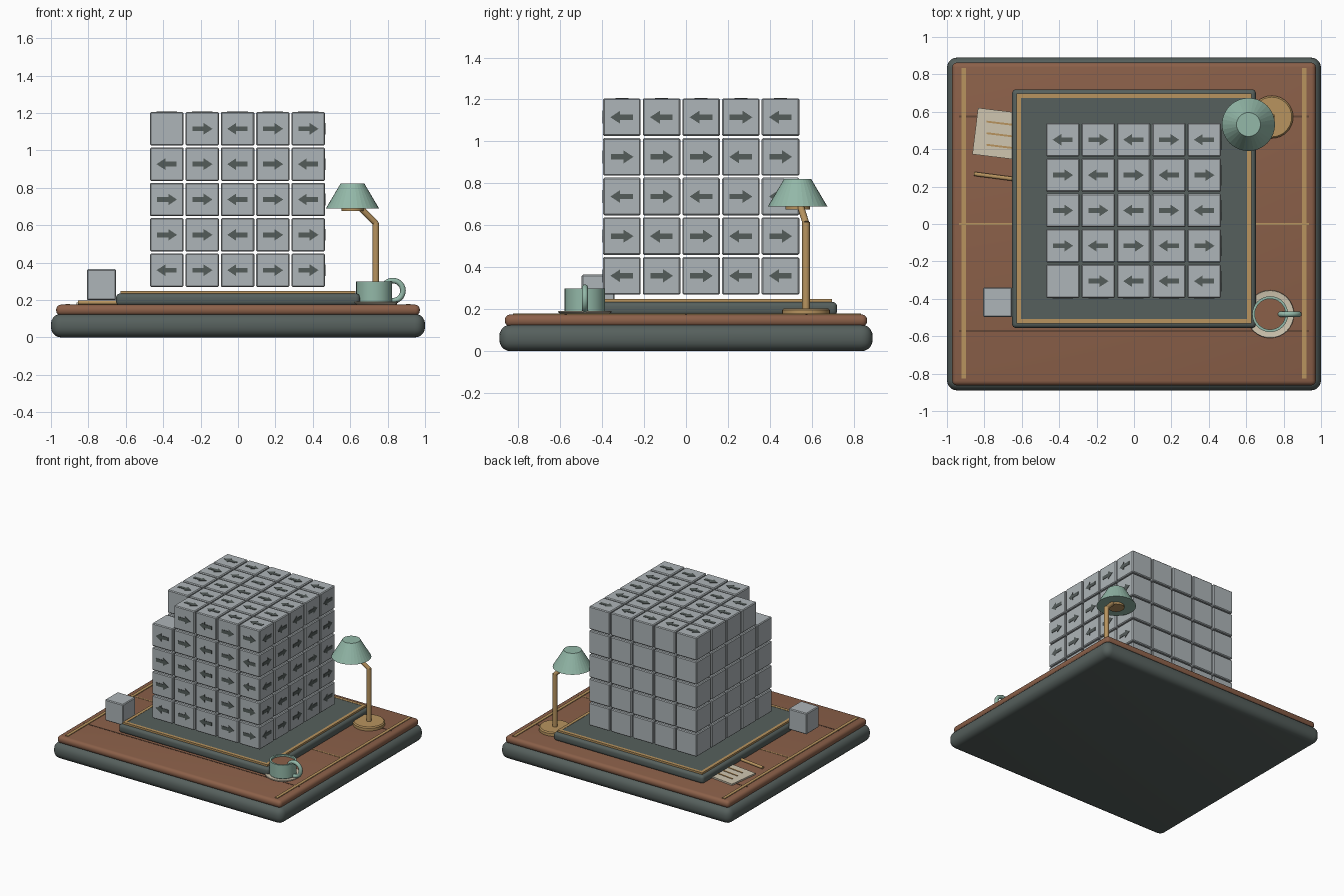
import bpy, bmesh, math
from mathutils import Vector, Matrix

if "Cube" in bpy.data.objects:
    bpy.data.objects.remove(bpy.data.objects["Cube"])


def material(name, hexcode):
    def lin(c):
        return c / 12.92 if c <= 0.04045 else ((c + 0.055) / 1.055) ** 2.4
    m = bpy.data.materials.new(name)
    rgb = [lin(int(hexcode[i:i + 2], 16) / 255) for i in (0, 2, 4)]
    m.diffuse_color = (*rgb, 1)
    m.use_nodes = True
    m.node_tree.nodes["Principled BSDF"].inputs["Base Color"].default_value = m.diffuse_color
    return m


SLATE = material("slate", "56605D")
WOOD = material("wood", "8B6049")
BRASS = material("brass", "B8945F")
GREY = material("block grey", "AEB5B8")
MINT = material("mint", "93B8A8")
CREAM = material("cream", "D0C6B0")
SEAM = material("dark brown", "624636")
ARROW = material("arrow grey", "545C5A")


def finish(name, bm, mat, smooth=False):
    me = bpy.data.meshes.new(name)
    bm.to_mesh(me)
    bm.free()
    me.materials.append(mat)
    ob = bpy.data.objects.new(name, me)
    bpy.context.collection.objects.link(ob)
    if smooth:
        bpy.ops.object.select_all(action='DESELECT')
        ob.select_set(True)
        bpy.context.view_layer.objects.active = ob
        bpy.ops.object.shade_smooth_by_angle(angle=math.radians(40))
    return ob


def add_box(bm, lo, hi):
    lo, hi = Vector(lo), Vector(hi)
    mat = Matrix.Translation((lo + hi) / 2) @ Matrix.Diagonal((*(hi - lo), 1))
    bmesh.ops.create_cube(bm, size=1, matrix=mat)


def box(name, lo, hi, mat, bevel=0, segs=1, turn=0):
    bm = bmesh.new()
    add_box(bm, lo, hi)
    if bevel:
        bmesh.ops.bevel(bm, geom=bm.edges[:], offset=bevel, segments=segs,
                        profile=0.5, affect='EDGES')
    if turn:
        c = (Vector(lo) + Vector(hi)) / 2
        bmesh.ops.rotate(bm, verts=bm.verts, cent=c,
                         matrix=Matrix.Rotation(math.radians(turn), 3, 'Z'))
    return finish(name, bm, mat, segs > 1)


def lathe(name, x, y, profile, mat, n=32, smooth=True):
    """Spin (radius, z) points around a vertical axis."""
    bm = bmesh.new()
    vs = [bm.verts.new((x + r, y, z)) for r, z in profile]
    edges = [bm.edges.new(p) for p in zip(vs, vs[1:])]
    bmesh.ops.spin(bm, geom=vs + edges, cent=(x, y, 0), axis=(0, 0, 1),
                   angle=math.tau, steps=n)
    bmesh.ops.remove_doubles(bm, verts=bm.verts, dist=1e-5)
    bmesh.ops.recalc_face_normals(bm, faces=bm.faces)
    return finish(name, bm, mat, smooth)


def rod(name, a, b, r, mat):
    a, b = Vector(a), Vector(b)
    bm = bmesh.new()
    rot = (b - a).to_track_quat('Z', 'Y').to_matrix().to_4x4()
    bmesh.ops.create_cone(bm, cap_ends=True, segments=16, radius1=r, radius2=r,
                          depth=(b - a).length,
                          matrix=Matrix.Translation((a + b) / 2) @ rot)
    return finish(name, bm, mat, True)


# Desk slab, wooden top and inlays
box("desk_base", (-1, -0.89, 0), (1, 0.89, 0.127), SLATE, 0.055, 5)
box("desk_top", (-0.972, -0.863, 0.118), (0.972, 0.863, 0.175), WOOD, 0.025, 4)
for s, side in ((-1, "left"), (1, "right")):
    box(side + "_inlay", (s * 0.91 - 0.012, -0.825, 0.17),
        (s * 0.91 + 0.012, 0.835, 0.18), BRASS)
for y, mat in ((-0.573, SEAM), (0, BRASS), (0.575, SEAM)):
    box("plank_seam", (-0.935, y - 0.005, 0.17), (0.935, y + 0.005, 0.177), mat)

# Raised mat with brass frame
CY = 0.082
box("mat", (-0.652, CY - 0.638, 0.17), (0.652, CY + 0.638, 0.235), SLATE, 0.022, 4)
FX, FY, FW = 0.628, 0.615, 0.024
for s in (-1, 1):
    xs = sorted((s * FX, s * (FX - FW)))
    ys = sorted((CY + s * FY, CY + s * (FY - FW)))
    box("frame_side", (xs[0], CY - FY, 0.225), (xs[1], CY + FY, 0.249), BRASS)
    box("frame_end", (-FX, ys[0], 0.225), (FX, ys[1], 0.249), BRASS)
box("pad", (-FX + FW, CY - FY + FW, 0.225), (FX - FW, CY + FY - FW, 0.247), SLATE)

# Block of 5 x 5 x 5 cubes with one corner cube taken out
PITCH, SIZE = 0.189, 0.179
X0, Y0, Z0 = -0.47, -0.395, 0.27


def corner(i, j, k):
    return Vector((X0 + i * PITCH, Y0 + j * PITCH, Z0 + k * PITCH))


bm = bmesh.new()
for i in range(5):
    for j in range(5):
        for k in range(5):
            shell = any(c in (0, 4) for c in (i, j, k))
            if shell and (i, j, k) != (0, 0, 4):
                p = corner(i, j, k)
                add_box(bm, p, p + Vector((SIZE,) * 3))
bmesh.ops.bevel(bm, geom=bm.edges[:], offset=0.006, segments=1, affect='EDGES')
finish("stacked_cubes", bm, GREY)

# Arrow plates on the front, right and top; rows run from top to bottom
OUTLINE = ((-0.053, -0.013), (0.008, -0.013), (0.008, -0.031), (0.055, 0),
           (0.008, 0.031), (0.008, 0.013), (-0.053, 0.013))
X, Y, Z = Vector((1, 0, 0)), Vector((0, 1, 0)), Vector((0, 0, 1))


def arrows(name, rows, u, v, cell):
    n = u.cross(v)
    bm = bmesh.new()
    for r, row in enumerate(rows):
        for c, way in enumerate(row):
            if way == '.':
                continue
            mid = corner(*cell(c, 4 - r)) + Vector((SIZE / 2,) * 3) + n * (SIZE / 2)
            s = 1 if way == 'R' else -1
            low, high = ([bm.verts.new(mid + u * a * s + v * b * s + n * h)
                          for a, b in OUTLINE] for h in (-0.002, 0.003))
            bm.faces.new(high)
            for q in range(7):
                t = (q + 1) % 7
                bm.faces.new((low[q], low[t], high[t], high[q]))
    finish(name, bm, ARROW)


arrows("front_arrows", (".RLRR", "LRLRL", "RRLRL", "RRLRR", "LRLRR"),
       X, Z, lambda c, r: (c, 0, r))
arrows("right_arrows", ("LLLRL", "RRRLR", "LRLRL", "RLRLR", "LRRLL"),
       Y, Z, lambda c, r: (4, c, r))
arrows("top_arrows", ("LRLRL", "RLRLR", "RRLRL", "RLRLR", ".RLLL"),
       X, Y, lambda c, r: (c, r, 4))

# Loose cube on the desk
box("loose_cube", (-0.808, -0.497, 0.2), (-0.651, -0.34, 0.365), GREY, 0.006)

# Desk lamp
LX, LY = 0.737, 0.572
SX, SY = 0.612, 0.532
lathe("lamp_foot", LX, LY, ((0, 0.172), (0.114, 0.172), (0.114, 0.196),
                            (0.106, 0.204), (0, 0.204)), BRASS)
rod("lamp_pole", (LX, LY, 0.19), (LX, LY, 0.615), 0.018, BRASS)
rod("lamp_arm", (LX, LY, 0.61), (SX + 0.02, SY + 0.006, 0.715), 0.016, BRASS)
lathe("lamp_shade", SX, SY, ((0, 0.69), (0.142, 0.69), (0.064, 0.822), (0, 0.822)),
      MINT, 32, False)
lathe("lamp_bulb", SX, SY, ((0, 0.675), (0.058, 0.675), (0.058, 0.695), (0, 0.695)),
      BRASS)

# Cup, drink, handle and saucer
MX, MY = 0.728, -0.482
lathe("saucer", MX, MY, ((0, 0.174), (0.11, 0.174), (0.128, 0.186), (0.126, 0.192),
                         (0.1, 0.188), (0, 0.188)), CREAM)
lathe("cup", MX, MY, ((0, 0.186), (0.09, 0.186), (0.096, 0.192), (0.096, 0.298),
                      (0.082, 0.298), (0.082, 0.27), (0, 0.27)), MINT)
lathe("drink", MX, MY, ((0, 0.284), (0.083, 0.284)), WOOD)
bpy.ops.mesh.primitive_torus_add(major_radius=0.054, minor_radius=0.015,
                                 major_segments=28, minor_segments=10,
                                 location=(0.828, MY, 0.25),
                                 rotation=(math.pi / 2, 0, 0))
handle = bpy.context.object
handle.name = "cup_handle"
handle.data.materials.append(MINT)
bpy.ops.object.shade_smooth_by_angle(angle=math.radians(40))

# Note sheet with ruled lines, tucked under the mat edge, and a pencil
box("note_sheet", (-0.85, 0.358, 0.174), (-0.62, 0.608, 0.187), CREAM, turn=-7)
for k in range(3):
    y = 0.538 - k * 0.062
    box("note_line", (-0.79, y - 0.005, 0.185), (-0.63, y + 0.005, 0.191), BRASS, turn=-7)
rod("pencil", (-0.855, 0.268, 0.187), (-0.64, 0.24, 0.187), 0.011, BRASS)
